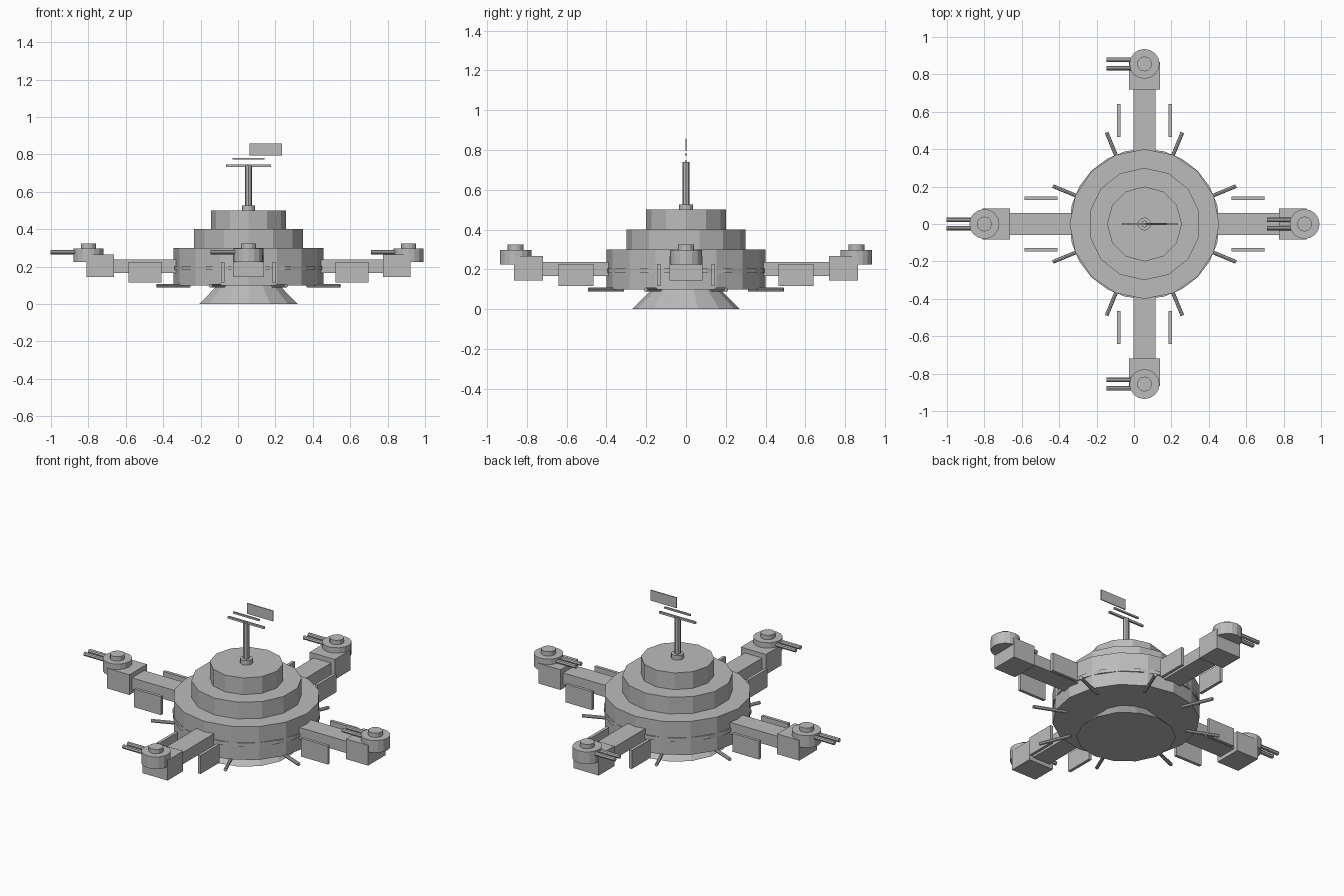
import bpy
import math
from mathutils import Matrix, Vector

cube = bpy.data.objects.get("Cube")
if cube:
    bpy.data.objects.remove(cube)

HUB = Vector((0.056, 0, 0))

grey = bpy.data.materials.new("hull grey")
grey.use_nodes = True
colour = (0.5, 0.5, 0.5, 1)
grey.diffuse_color = colour
grey.node_tree.nodes["Principled BSDF"].inputs["Base Color"].default_value = colour


def finish(name):
    obj = bpy.context.object
    obj.name = name
    obj.data.materials.append(grey)
    return obj


def frustum(name, sides, r1, r2, z1, z2, at=HUB):
    """Upright cylinder or cone with its first corner on the y axis."""
    bpy.ops.mesh.primitive_cone_add(vertices=sides, radius1=r1, radius2=r2, depth=z2 - z1,
                                    location=(at.x, at.y, (z1 + z2) / 2))
    return finish(name)


def box(name, low, high, angle=0):
    """Box between two corners in hub space, turned about the hub."""
    low, high = Vector(low), Vector(high)
    bpy.ops.mesh.primitive_cube_add(size=1)
    obj = finish(name)
    size = Matrix.Diagonal((*(high - low), 1))
    obj.data.transform(Matrix.Translation((low + high) / 2) @ size)
    obj.location = HUB
    obj.rotation_euler.z = angle
    return obj


def rod(name, start, end, radius, sides=8):
    start, end = Vector(start), Vector(end)
    bpy.ops.mesh.primitive_cylinder_add(vertices=sides, radius=radius, depth=(end - start).length,
                                        location=(start + end) / 2)
    obj = finish(name)
    obj.rotation_euler = (end - start).to_track_quat('Z', 'Y').to_euler()
    return obj


# Stepped hull
frustum("lower_cone", 14, 0.27, 0.14, 0, 0.13)
frustum("main_deck", 16, 0.4, 0.4, 0.1, 0.3)
frustum("hull_band", 24, 0.402, 0.402, 0.182, 0.204)
frustum("middle_deck", 14, 0.3, 0.3, 0.3, 0.4)
frustum("upper_deck", 12, 0.2, 0.2, 0.4, 0.5)

# Mast with crossbars and flag
frustum("mast_foot", 12, 0.035, 0.035, 0.5, 0.527)
frustum("mast", 8, 0.018, 0.018, 0.52, 0.74)
box("lower_crossbar", (-0.12, -0.006, 0.734), (0.12, 0.006, 0.746))
box("upper_crossbar", (-0.086, -0.005, 0.772), (0.086, 0.005, 0.782))
box("flag", (0.006, -0.003, 0.795), (0.178, 0.003, 0.858))

# Four arms, each with two side panels and a turret
for i in range(4):
    angle = i * math.pi / 2
    box("arm", (0.3, -0.058, 0.167), (0.73, 0.058, 0.238), angle)
    box("arm_end", (0.718, -0.083, 0.145), (0.865, 0.083, 0.266), angle)
    for side in (-1, 1):
        y = side * 0.137
        box("side_panel", (0.465, y - 0.009, 0.116), (0.642, y + 0.009, 0.226), angle)
    centre = HUB + Vector((math.cos(angle), math.sin(angle), 0)) * 0.856
    frustum("turret", 16, 0.08, 0.08, 0.225, 0.298, centre)
    frustum("turret_cap", 12, 0.04, 0.04, 0.298, 0.324, centre)
    for side in (-1, 1):
        muzzle = centre + Vector((-0.202, side * 0.022, 0.278))
        rod("gun_barrel", muzzle + Vector((0.17, 0, 0)), muzzle, 0.012)

# Eight spikes around the lower rim
for i in range(8):
    angle = (i + 0.5) * math.pi / 4
    out = Vector((math.cos(angle), math.sin(angle), 0))
    lift = HUB + Vector((0, 0, 0.098))
    rod("rim_spike", lift + out * 0.34, lift + out * 0.53, 0.01)
